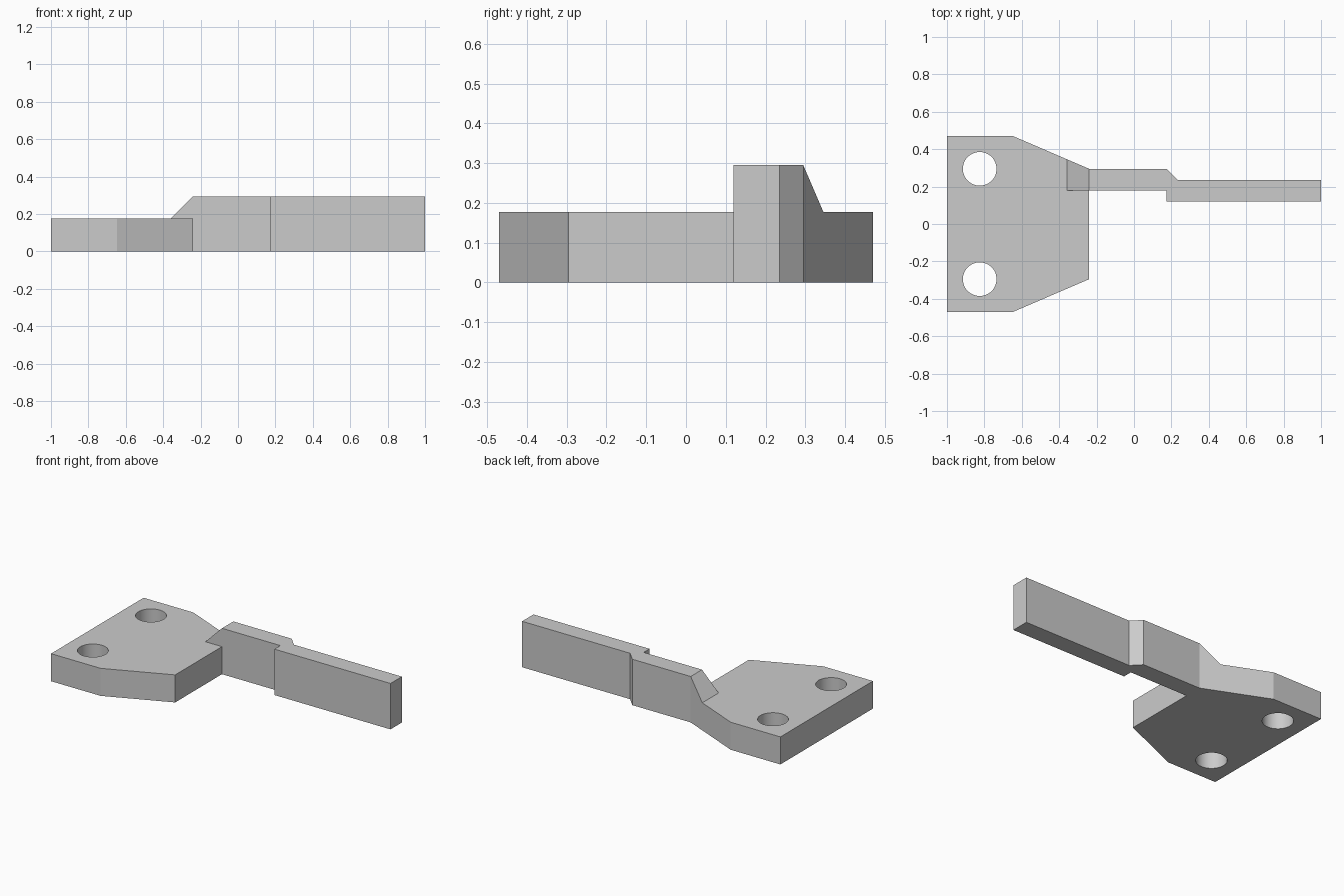
import bpy, bmesh, math

cube = bpy.data.objects.get("Cube")
if cube:
    bpy.data.objects.remove(cube, do_unlink=True)

grey = bpy.data.materials.new("light grey")
grey.use_nodes = True
colour = (0.6, 0.6, 0.6, 1)
grey.diffuse_color = colour
grey.node_tree.nodes["Principled BSDF"].inputs["Base Color"].default_value = colour

PLATE_TOP, ARM_TOP = 0.177, 0.295
EDGE_X, EDGE_Y = -0.24, 0.295          # corner where the arm leaves the plate
SHOULDER_X, SIDE_Y = -0.647, 0.47      # start of the plate's taper
RAMP_X = EDGE_X - (ARM_TOP - PLATE_TOP)


def prism(name, outline, top):
    """Extrude an anticlockwise outline from z = 0 to the height top(x)."""
    bm = bmesh.new()
    low = [bm.verts.new((x, y, 0)) for x, y in outline]
    high = [bm.verts.new((x, y, top(x))) for x, y in outline]
    count = len(outline)
    for i in range(count):
        j = (i + 1) % count
        bm.faces.new((low[i], low[j], high[j], high[i]))
    bm.faces.new(low[::-1])
    # Cap in two flat pieces when the outline has a sloped ramp end
    ramp = [v for v in high if v.co.x <= EDGE_X + 1e-5]
    level = [v for v in high if abs(v.co.z - max(w.co.z for w in high)) < 1e-5]
    bm.faces.new(level)
    if len(level) < count:
        bm.faces.new(ramp)
    bmesh.ops.recalc_face_normals(bm, faces=bm.faces)
    mesh = bpy.data.meshes.new(name)
    bm.to_mesh(mesh)
    bm.free()
    mesh.materials.append(grey)
    obj = bpy.data.objects.new(name, mesh)
    bpy.context.collection.objects.link(obj)
    return obj


def combine(target, other, operation):
    mod = target.modifiers.new(operation.lower(), "BOOLEAN")
    mod.operation, mod.solver, mod.object = operation, "EXACT", other
    bpy.context.view_layer.objects.active = target
    bpy.ops.object.modifier_apply(modifier=mod.name)
    bpy.data.objects.remove(other, do_unlink=True)


# Tapered mounting plate
half = [(-1, SIDE_Y), (SHOULDER_X, SIDE_Y), (EDGE_X, EDGE_Y)]
plate = prism("mounting_plate",
              [(x, -y) for x, y in half] + half[::-1], lambda x: PLATE_TOP)

# Stepped arm, with a ramp that rises from the plate
slope = (SIDE_Y - EDGE_Y) / (EDGE_X - SHOULDER_X)
ramp_back = EDGE_Y + (EDGE_X - RAMP_X) * slope
arm = prism("arm",
            [(RAMP_X, 0.18), (EDGE_X, 0.18), (0.175, 0.18), (0.175, 0.12),
             (1, 0.12), (1, 0.235), (0.233, 0.235), (0.175, EDGE_Y),
             (EDGE_X, EDGE_Y), (RAMP_X, ramp_back)],
            lambda x: PLATE_TOP if x < EDGE_X - 0.01 else ARM_TOP)
combine(plate, arm, "UNION")

# Two bolt holes
for side in (-1, 1):
    bpy.ops.mesh.primitive_cylinder_add(vertices=48, radius=0.09, depth=1,
                                        location=(-0.825, side * 0.295, 0))
    cutter = bpy.context.object
    cutter.name = "hole_cutter"
    cutter.hide_render = True
    cutter.data.materials.append(grey)
    combine(plate, cutter, "DIFFERENCE")

# Smooth hole walls, sharp edges elsewhere
bpy.ops.object.select_all(action="DESELECT")
plate.select_set(True)
bpy.context.view_layer.objects.active = plate
bpy.ops.object.shade_smooth_by_angle(angle=math.radians(20))
plate.name = "bracket_with_arm"
